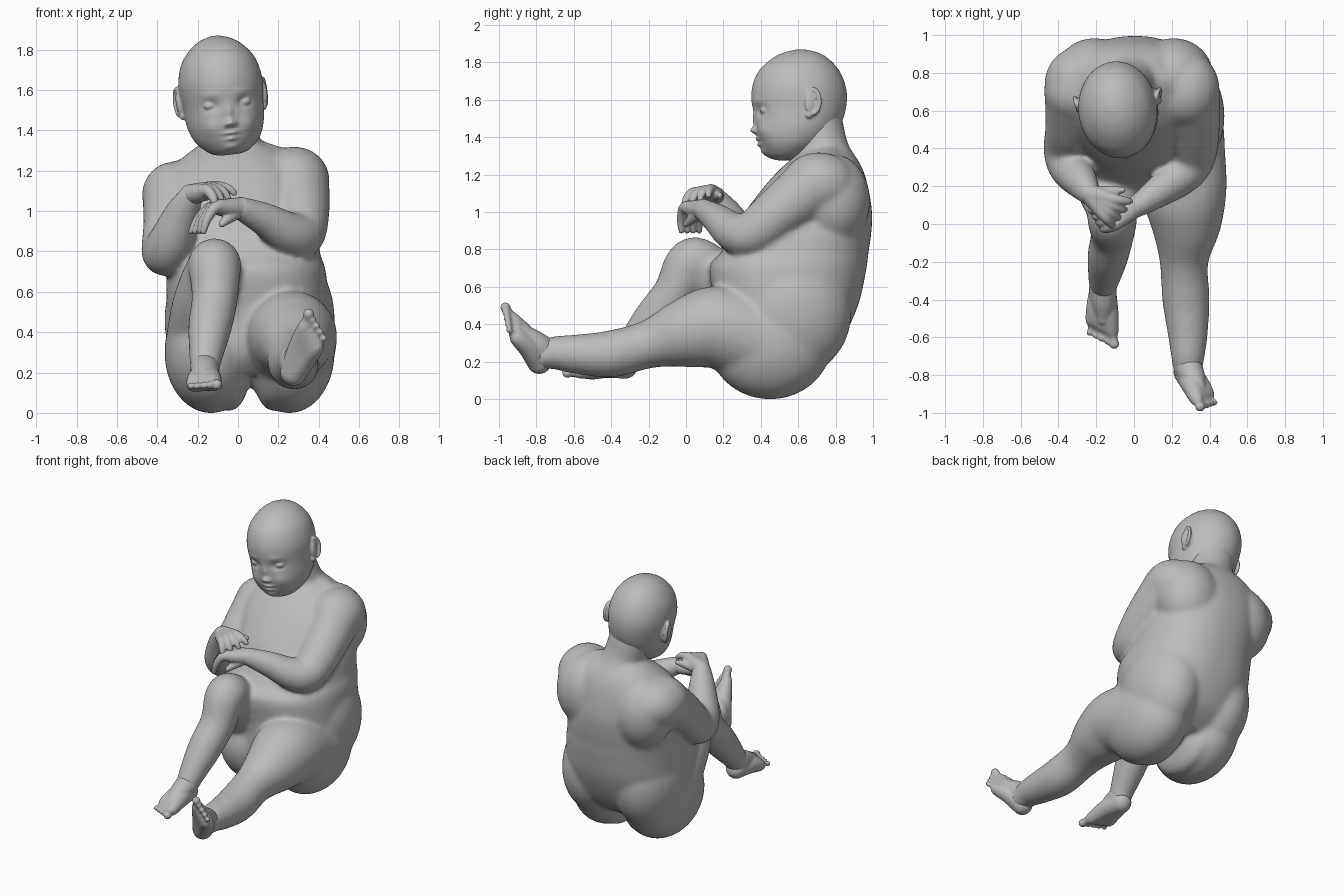
import bpy, bmesh, math
from mathutils import Vector, Matrix

skin = bpy.data.materials.new("grey_clay")
skin.diffuse_color = (0.5, 0.5, 0.5, 1)


def spline(rows, steps):
    """Catmull-Rom interpolation of equal-length tuples."""
    out, n = [], len(rows)
    for i in range(n - 1):
        p = [rows[max(0, min(n - 1, i + k))] for k in (-1, 0, 1, 2)]
        for s in range(steps):
            t = s / steps
            out.append([0.5 * (2 * b + (c - a) * t + (2 * a - 5 * b + 4 * c - d) * t * t
                               + (3 * b - a - 3 * c + d) * t ** 3) for a, b, c, d in zip(*p)])
    return out + [list(rows[-1])]


def skin_rings(bm, rings):
    """Bridge rings of points and close both ends."""
    vs = [[bm.verts.new(p) for p in r] for r in rings]
    n = len(vs[0])
    for a, b in zip(vs, vs[1:]):
        for i in range(n):
            bm.faces.new((a[i], a[(i + 1) % n], b[(i + 1) % n], b[i]))
    bm.faces.new(vs[0][::-1])
    bm.faces.new(vs[-1])


def ball(bm, c, r, rot=None):
    r = (r, r, r) if isinstance(r, (int, float)) else r
    m = Matrix.Translation(c) @ (rot or Matrix()) @ Matrix.Diagonal((*r, 1))
    bmesh.ops.create_uvsphere(bm, u_segments=32, v_segments=20, radius=1, matrix=m)


def tube(bm, rows, steps=8, seg=24):
    """Round limb through (x, y, z, radius) stations with rounded ends."""
    pts = spline(rows, steps)
    cs = [Vector(p[:3]) for p in pts]
    rings, q = [], None
    for i, p in enumerate(pts):
        t = (cs[min(i + 1, len(cs) - 1)] - cs[max(i - 1, 0)]).normalized()
        q = t.to_track_quat('Z', 'Y') if q is None else (q @ Vector((0, 0, 1))).rotation_difference(t) @ q
        rings.append([cs[i] + q @ Vector((math.cos(a) * p[3], math.sin(a) * p[3], 0))
                      for a in (2 * math.pi * k / seg for k in range(seg))])
    skin_rings(bm, rings)
    for e in (0, -1):
        ball(bm, cs[e], pts[e][3])


def stack(bm, rows, steps, seg, power):
    """Horizontal superellipse sections (z, cx, cy, rx, ry)."""
    rings = []
    for z, cx, cy, rx, ry in spline(rows, steps):
        ring = []
        for k in range(seg):
            c, s = math.cos(2 * math.pi * k / seg), math.sin(2 * math.pi * k / seg)
            ring.append((cx + rx * math.copysign(abs(c) ** (2 / power), c),
                         cy + ry * math.copysign(abs(s) ** (2 / power), s), z))
        rings.append(ring)
    skin_rings(bm, rings)


def finish(name, bm, voxel, smooth):
    """Fuse the overlapping volumes into one smooth surface."""
    bmesh.ops.recalc_face_normals(bm, faces=bm.faces)
    me = bpy.data.meshes.new(name)
    bm.to_mesh(me)
    bm.free()
    me.materials.append(skin)
    ob = bpy.data.objects.new(name, me)
    bpy.context.collection.objects.link(ob)
    m = ob.modifiers.new("fuse", 'REMESH')
    m.mode, m.voxel_size, m.use_smooth_shade = 'VOXEL', voxel, True
    m = ob.modifiers.new("soften", 'SMOOTH')
    m.factor, m.iterations = 0.5, smooth


# Torso, seat, shoulders, arms and legs
bm = bmesh.new()
stack(bm, [(0.19, 0.06, 0.46, 0.26, 0.22), (0.30, 0.06, 0.49, 0.37, 0.33), (0.50, 0.05, 0.535, 0.40, 0.385),
           (0.70, 0.04, 0.545, 0.395, 0.42), (0.78, 0.03, 0.58, 0.38, 0.395), (0.88, 0.02, 0.62, 0.37, 0.37),
           (1.00, 0.0, 0.655, 0.355, 0.34), (1.15, -0.01, 0.70, 0.35, 0.27), (1.25, -0.01, 0.73, 0.28, 0.205),
           (1.33, -0.02, 0.75, 0.17, 0.125)], 6, 64, 2.3)
# seat halves, each with an upper, lower and inner volume
for s, x, w in ((-1, -0.135, 0.23), (1, 0.255, 0.225)):
    ball(bm, (x, 0.45, 0.30), (w, 0.33, 0.302))
    ball(bm, (x, 0.57, 0.46), (w, 0.315, 0.34))
    ball(bm, (0.067 + s * 0.104, 0.45, 0.235), (0.10, 0.26, 0.225))
# neck, shoulder blades, neck slopes and shoulders
tube(bm, [(-0.01, 0.77, 1.20, 0.17), (-0.03, 0.73, 1.33, 0.142), (-0.06, 0.70, 1.45, 0.145),
          (-0.075, 0.655, 1.56, 0.175)])
for s, z in ((-1, 1.02), (1, 1.06)):
    ball(bm, (s * 0.21, 0.785, z), (0.21, 0.20, 0.25))
    tube(bm, [(s * 0.07 - 0.02, 0.76, 1.27 + s * 0.01, 0.09), (s * 0.27, 0.75, 1.12 + s * 0.03, 0.145)])
ball(bm, (-0.285, 0.74, 1.08), (0.19, 0.20, 0.17))
ball(bm, (0.28, 0.71, 1.15), (0.175, 0.20, 0.17))
# arm on the -x side
tube(bm, [(-0.31, 0.70, 1.08, 0.167), (-0.335, 0.52, 0.94, 0.135), (-0.36, 0.39, 0.80, 0.12),
          (-0.335, 0.30, 0.84, 0.115), (-0.28, 0.22, 0.98, 0.09), (-0.235, 0.16, 1.07, 0.064)])
# arm on the +x side
tube(bm, [(0.29, 0.68, 1.14, 0.165), (0.315, 0.50, 1.00, 0.14), (0.31, 0.35, 0.885, 0.12),
          (0.25, 0.26, 0.89, 0.108), (0.13, 0.17, 0.96, 0.084), (0.01, 0.09, 1.015, 0.06)])
# bent leg
tube(bm, [(-0.165, 0.46, 0.32, 0.20), (-0.155, 0.25, 0.54, 0.17), (-0.12, 0.08, 0.72, 0.135),
          (-0.115, 0.01, 0.71, 0.13), (-0.115, -0.06, 0.57, 0.115), (-0.14, -0.18, 0.42, 0.108),
          (-0.16, -0.30, 0.27, 0.082), (-0.165, -0.345, 0.20, 0.07)])
# stretched leg
tube(bm, [(0.25, 0.42, 0.31, 0.23), (0.265, 0.18, 0.38, 0.227), (0.275, 0.0, 0.352, 0.19),
          (0.265, -0.20, 0.293, 0.13), (0.275, -0.40, 0.242, 0.126), (0.285, -0.58, 0.24, 0.107),
          (0.285, -0.70, 0.247, 0.09), (0.285, -0.77, 0.235, 0.078)])
finish("body", bm, 0.012, 24)

# Head: stacked sections with sculpted face bumps, tilted and turned a little
bm = bmesh.new()
stack(bm, [(-0.322, 0, -0.07, 0.05, 0.06), (-0.305, 0, -0.065, 0.10, 0.105), (-0.25, 0, -0.04, 0.158, 0.17),
           (-0.17, 0, -0.015, 0.19, 0.215), (-0.07, 0, 0.0, 0.20, 0.245), (0.04, 0, 0.0, 0.208, 0.255),
           (0.14, 0, 0.0, 0.185, 0.225), (0.21, 0, 0.005, 0.135, 0.165), (0.25, 0, 0.01, 0.08, 0.10),
           (0.270, 0, 0.01, 0.02, 0.025)], 10, 160, 2.0)
# x, z, width, height, push forward
BUMPS = [(0.083, -0.07, 0.036, 0.024, -0.022), (0.08, -0.015, 0.05, 0.016, 0.005),
         (0.10, -0.18, 0.05, 0.05, 0.018), (0, -0.115, 0.018, 0.035, 0.012),
         (0, -0.165, 0.020, 0.018, 0.036), (0.022, -0.172, 0.011, 0.011, 0.015),
         (0, -0.213, 0.034, 0.010, 0.017), (0, -0.242, 0.028, 0.010, 0.016),
         (0, -0.227, 0.045, 0.004, -0.009), (0, -0.285, 0.04, 0.022, 0.016)]
for v in bm.verts:
    x, y, z = v.co
    if y < -0.08:
        v.co.y -= sum(h * math.exp(-((abs(x) - bx) / w) ** 2 - ((z - bz) / t) ** 2)
                      for bx, bz, w, t, h in BUMPS)
for s in (-1, 1):
    ball(bm, (s * 0.083, -0.195, -0.068), (0.036, 0.026, 0.021))
    # ears: thin bowl, rim and lobe
    tilt = Matrix.Rotation(s * 0.35, 4, 'Z')
    ball(bm, (s * 0.203, 0.05, -0.038), (0.022, 0.046, 0.074), tilt)
    rim = [(s * (0.212 + 0.012 * math.sin(a) + 0.003), 0.05 + 0.036 * math.sin(a),
            -0.035 + 0.066 * math.cos(a), 0.011) for a in (-0.9 + 0.42 * k for k in range(11))]
    tube(bm, rim, 3, 12)
    ball(bm, (s * 0.205, 0.03, -0.105), (0.014, 0.02, 0.02))
bm.transform(Matrix.Translation((-0.083, 0.605, 1.60)) @ Matrix.Rotation(math.radians(6), 4, 'Z')
             @ Matrix.Rotation(math.radians(-7), 4, 'Y'))
finish("head", bm, 0.0065, 2)


def hand(name, wrist, knuckles, tips, thumb):
    """Four fingers fanned between the first and last knuckle and tip, plus a thumb."""
    bm = bmesh.new()
    w = Vector(wrist)
    k0, k1, t0, t1 = (Vector(p) for p in (*knuckles, *tips))
    for i in range(4):
        k, t = k0.lerp(k1, i / 3), t0.lerp(t1, i / 3)
        bend = k.lerp(t, 0.5) + (k - w).normalized() * 0.015
        tube(bm, [(*w, 0.054), (*w.lerp(k, 0.55), 0.044), (*k, 0.030), (*bend, 0.022), (*t, 0.016)], 6, 16)
    th = Vector(thumb)
    tube(bm, [(*w, 0.045), (*(w.lerp(th, 0.5)), 0.032), (*th, 0.017)], 6, 16)
    finish(name, bm, 0.007, 3)


hand("upper_hand", (-0.235, 0.16, 1.08), ((-0.15, 0.035, 1.10), (-0.10, 0.13, 1.12)),
     ((-0.11, -0.01, 1.02), (-0.02, 0.12, 1.09)), (-0.06, 0.18, 1.09))
hand("lower_hand", (0.01, 0.09, 1.015), ((-0.11, -0.01, 1.02), (-0.14, 0.08, 1.015)),
     ((-0.17, -0.025, 0.90), (-0.23, 0.07, 0.90)), (-0.08, 0.0, 0.935))


def foot(name, ankle, heel, big, little, sole):
    """Five toe rays running from the heel, with an instep up to the ankle."""
    bm = bmesh.new()
    a, h, b, l = (Vector(p) for p in (ankle, heel, big, little))
    up = Vector(sole)
    for i in range(5):
        tip = b.lerp(l, i / 4)
        r = 0.027 if i == 0 else 0.021 - 0.001 * i
        tube(bm, [(*h, 0.066), (*(h.lerp(tip, 0.4) + up * 0.012), 0.058), (*h.lerp(tip, 0.76), 0.040),
                  (*(h.lerp(tip, 0.9)), r * 0.9), (*tip, r)], 6, 16)
    mid = h.lerp(b.lerp(l, 0.4), 0.6) + up * 0.022
    tube(bm, [(*a, 0.074), (*a.lerp(mid, 0.5), 0.066), (*mid, 0.044)], 6, 20)
    finish(name, bm, 0.007, 4)


foot("bent_leg_foot", (-0.165, -0.345, 0.22), (-0.165, -0.325, 0.175),
     (-0.105, -0.635, 0.14), (-0.235, -0.575, 0.132), (0, 0, 1))
foot("stretched_leg_foot", (0.285, -0.75, 0.25), (0.275, -0.785, 0.20),
     (0.35, -0.966, 0.49), (0.425, -0.945, 0.37), (0, 0.85, 0.5))
